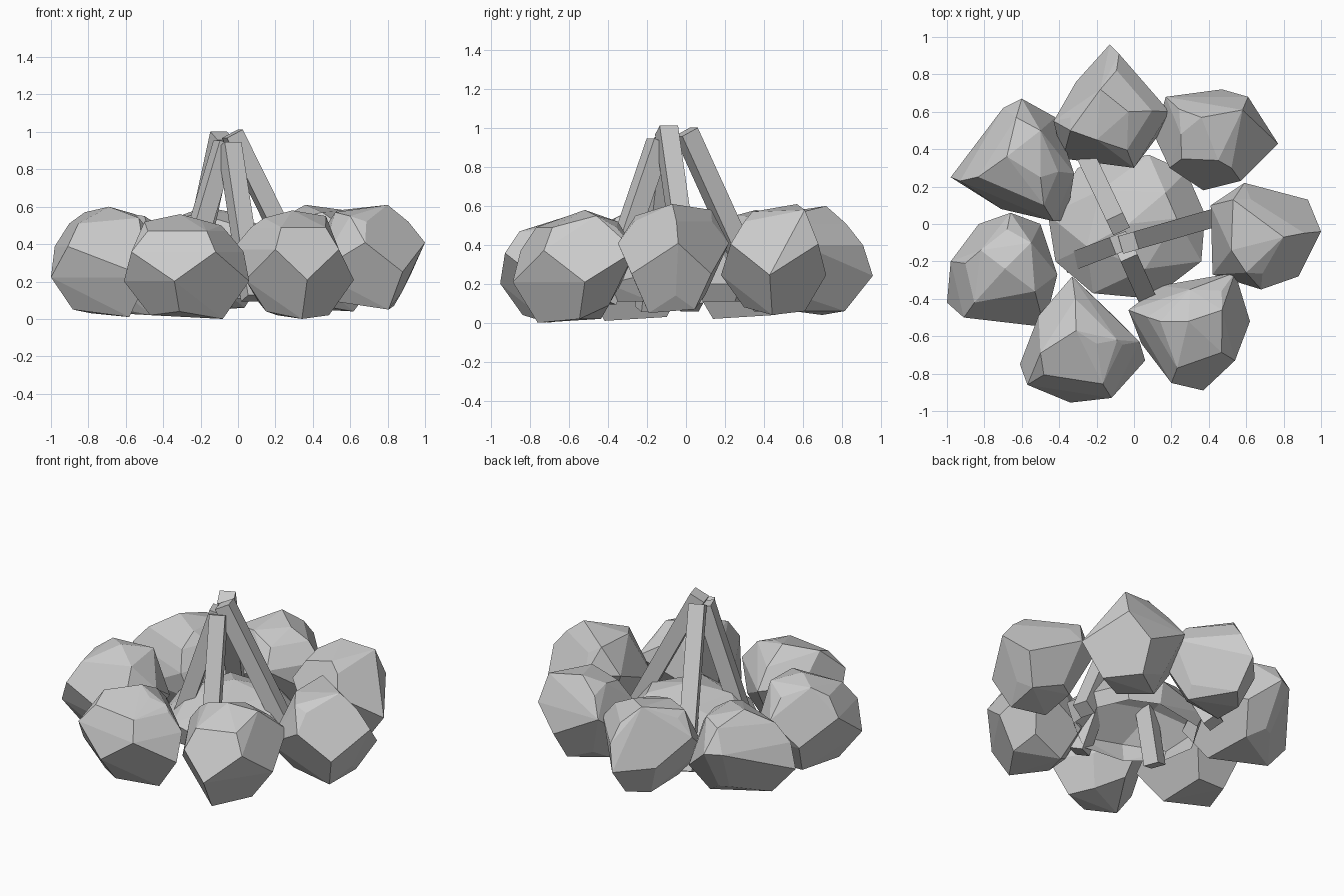
import bpy, bmesh
from mathutils import Vector

if "Cube" in bpy.data.objects:
    bpy.data.objects.remove(bpy.data.objects["Cube"])


def hull_object(name, points, open_below=False):
    bm = bmesh.new()
    for p in points:
        bm.verts.new(p)
    res = bmesh.ops.convex_hull(bm, input=bm.verts)
    loose = {g for g in res["geom_interior"] if isinstance(g, bmesh.types.BMVert)}
    bmesh.ops.delete(bm, geom=list(loose), context='VERTS')
    bmesh.ops.dissolve_limit(bm, angle_limit=0.12, verts=bm.verts, edges=bm.edges)
    bmesh.ops.recalc_face_normals(bm, faces=bm.faces)
    bm.normal_update()
    if open_below:
        under = [f for f in bm.faces if f.normal.z < -0.9]
        bmesh.ops.delete(bm, geom=under, context='FACES')
    me = bpy.data.meshes.new(name)
    bm.to_mesh(me)
    bm.free()
    ob = bpy.data.objects.new(name, me)
    bpy.context.collection.objects.link(ob)
    return ob


def stone(name, outline, crown, low, high):
    """Faceted stone: zigzag girdle, chosen crown points, smaller foot."""
    n = len(outline)
    c = sum((Vector(p) for p in outline), Vector((0, 0))) / n
    h = high - low
    pts = []
    for i, p in enumerate(outline):
        up = i % 2 == 0
        pts.append((*p, low + h * (0.64 if up else 0.36)))
        foot = c + (Vector(p) - c) * 0.58
        if not up:
            pts.append((*foot, low + 0.02 * (i % 3)))
        else:
            pts.append((*foot, low + 0.09))
            pts.append((*(c + (Vector(p) - c) * 0.7), high - 0.09))
    for i, p in enumerate(crown):
        pts.append((*p, high - (0, .03, .04, .06)[i]))
    return hull_object(name, pts)


# Ring of stones: plan outline, crown points, bottom and top height
stone("right_stone", [(.59, .22), (.93, .13), (1, -.04), (.88, -.28), (.68, -.35), (.42, -.27), (.41, .1)],
      [(.8, -.07), (.53, .13), (.52, -.14), (.6, -.26)], .05, .61)
stone("back_right_stone", [(.17, .68), (.47, .72), (.61, .68), (.77, .43), (.57, .23), (.37, .18), (.19, .3), (.11, .47)],
      [(.36, .57), (.58, .61), (.45, .34), (.25, .48)], .04, .61)
stone("back_stone", [(.19, .6), (-.13, .96), (-.08, .91), (-.31, .76), (-.43, .55), (-.38, .35), (0, .3), (.15, .5)],
      [(-.18, .72), (-.03, .6), (-.2, .45), (-.34, .5)], .04, .60)
stone("back_left_stone", [(-.6, .67), (-.42, .57), (-.32, .27), (-.36, .02), (-.43, .015), (-.71, .08),
                          (-.93, .23), (-.98, .25), (-.7, .62)],
      [(-.68, .36), (-.5, .25), (-.5, .5), (-.63, .57)], .02, .58)
stone("left_stone", [(-.66, .06), (-.5, 0), (-.41, -.27), (-.48, -.55), (-.91, -.5), (-1, -.42), (-.98, -.2), (-.83, 0)],
      [(-.69, -.24), (-.82, -.14), (-.55, -.1), (-.53, -.36)], .01, .60)
stone("front_left_stone", [(-.33, -.28), (-.1, -.5), (.03, -.63), (.06, -.73), (-.12, -.93), (-.34, -.955),
                           (-.57, -.86), (-.61, -.75), (-.51, -.49)],
      [(-.31, -.57), (-.2, -.64), (-.5, -.69), (-.09, -.62)], 0, .56)
stone("front_right_stone", [(.54, -.26), (.62, -.52), (.54, -.73), (.37, -.89), (.2, -.85), (.04, -.64),
                            (-.03, -.46), (.14, -.33)],
      [(.29, -.52), (.47, -.46), (.14, -.52), (.3, -.35)], 0, .58)

# Low faceted ash mound, a shell open underneath: rim, shoulder and crown rings
rim = [(.38, .05), (.36, -.2), (.1, -.4), (-.22, -.37), (-.42, -.2),
       (-.46, .05), (-.3, .3), (.08, .37), (.28, .28)]
mound = []
for i, (x, y) in enumerate(rim):
    mound.append((x, y, .20 + .05 * (i % 2)))
    mound.append((x * .9, y * .9, .11))
    if i % 2 == 0:
        mound.append((x * .6, y * .6, .39))
mound.append((-.03, 0, .45))
hull_object("ash_mound", mound, open_below=True)


# Square logs leaning together
def log(name, top, foot, w=0.098):
    top, foot = Vector(top), Vector(foot)
    axis = (top - foot).normalized()
    side = axis.cross(Vector((0, 0, 1))).normalized() * w / 2
    face = axis.cross(side)
    hull_object(name, [e + side * a + face * b
                       for e in (top, foot) for a in (-1, 1) for b in (-1, 1)])


log("right_log", (-.03, -.10, .99), (.42, .03, .08))
log("back_log", (-.085, 0, .98), (-.28, .41, .08))
log("left_log", (-.07, -.10, .94), (-.33, -.20, .07))
log("front_log", (-.045, -.14, .93), (.08, -.42, .11))
